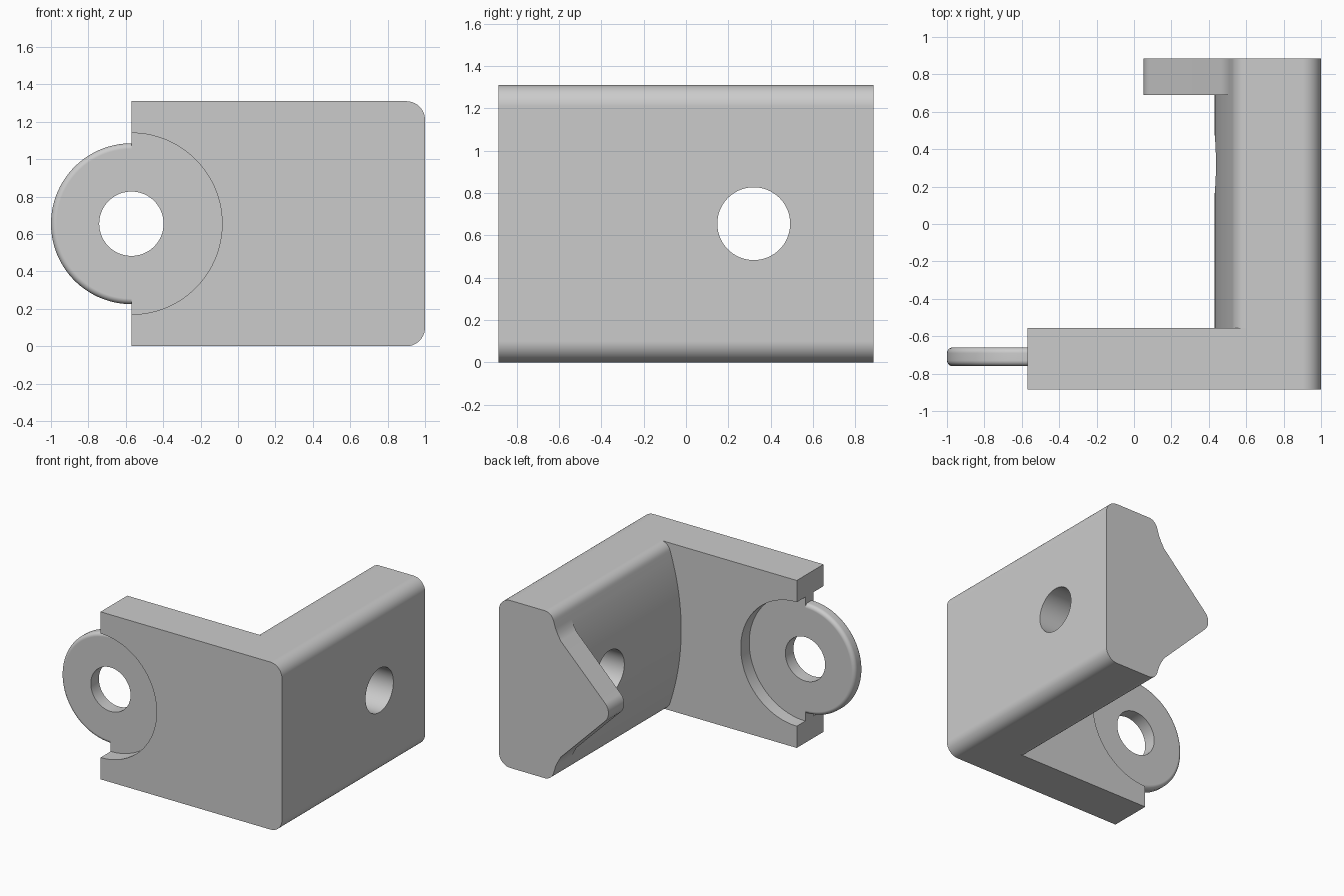
import bpy, bmesh
from math import sin, cos, pi, tan
from mathutils import Vector, Matrix

if "Cube" in bpy.data.objects:
    bpy.data.objects.remove(bpy.data.objects["Cube"])

HEIGHT = 1.31
MID = HEIGHT / 2
FRONT, BACK = -0.885, 0.885
PIVOT_X = -0.57
HOLE_R = 0.172

grey = bpy.data.materials.new("plain grey")
grey.use_nodes = True
grey.diffuse_color = (0.6, 0.6, 0.6, 1)
grey.node_tree.nodes["Principled BSDF"].inputs["Base Color"].default_value = (0.6, 0.6, 0.6, 1)


def rounded(corners, steps=10):
    """Replace each (x, z, radius) corner with a tangent arc."""
    out = []
    for i, (x, z, r) in enumerate(corners):
        p = Vector((x, z))
        if r == 0:
            out.append(p)
            continue
        a = (Vector(corners[i - 1][:2]) - p).normalized()
        b = (Vector(corners[(i + 1) % len(corners)][:2]) - p).normalized()
        half = a.angle(b) / 2
        centre = p + (a + b).normalized() * r / sin(half)
        start = p + a * r / tan(half) - centre
        end = p + b * r / tan(half) - centre
        sweep = start.angle_signed(end)
        for k in range(steps + 1):
            out.append(centre + Matrix.Rotation(-sweep * k / steps, 2) @ start)
    return out


def prism(name, points, y0, y1):
    """Extrude an x-z outline along y."""
    bm = bmesh.new()
    face = bm.faces.new([bm.verts.new((x, y0, z)) for x, z in points])
    res = bmesh.ops.extrude_face_region(bm, geom=[face])
    moved = [v for v in res["geom"] if isinstance(v, bmesh.types.BMVert)]
    bmesh.ops.translate(bm, verts=moved, vec=(0, y1 - y0, 0))
    bmesh.ops.recalc_face_normals(bm, faces=bm.faces)
    mesh = bpy.data.meshes.new(name)
    bm.to_mesh(mesh)
    bm.free()
    mesh.materials.append(grey)
    obj = bpy.data.objects.new(name, mesh)
    bpy.context.collection.objects.link(obj)
    return obj


def circle(x, z, r, n=96):
    return [(x + r * cos(2 * pi * (k + 0.5) / n), z + r * sin(2 * pi * (k + 0.5) / n)) for k in range(n)]


def apply(obj, mod):
    bpy.context.view_layer.objects.active = obj
    bpy.ops.object.modifier_apply(modifier=mod.name)


def combine(obj, other, operation):
    mod = obj.modifiers.new("combine", "BOOLEAN")
    mod.operation, mod.solver, mod.object = operation, "EXACT", other
    apply(obj, mod)
    bpy.data.objects.remove(other)


# Side wall: rounded outer edges and a bulging inner face
def bulge(d):
    return 0.43 + d * d / 3.68


arc = [(bulge(d), MID + d, 0) for d in [0.59 - 1.18 * k / 24 for k in range(25)]]
outline = [(1, 0, 0.1), (1, HEIGHT, 0.1), (bulge(MID), HEIGHT, 0.08)] + arc + [(bulge(MID), 0, 0.08)]
bracket = prism("corner_bracket", rounded(outline), FRONT, BACK)

# Pointed lug at the back end of the wall
upper = [(0.7, 0.545), (0.512, 0.545), (0.49, 0.5), (0.465, 0.455)]
lug_outline = ([(x, MID + d, 0) for x, d in upper] + [(0.01, MID, 0.1)]
               + [(x, MID - d, 0) for x, d in reversed(upper)])
lug = prism("pointed_lug", rounded(lug_outline), 0.69, BACK)

# Front plate with a round pocket on each side
plate = prism("front_plate", [(PIVOT_X, 0), (0.8, 0), (0.8, HEIGHT), (PIVOT_X, HEIGHT)], FRONT, -0.555)
for y0, y1 in ((-1, -0.76), (-0.66, -0.5)):
    combine(plate, prism("pocket_cutter", circle(PIVOT_X, MID, 0.485), y0, y1), "DIFFERENCE")

# Pivot disc with a rounded rim
disc = prism("pivot_disc", circle(PIVOT_X, MID, 0.43), -0.76, -0.66)
rim = disc.modifiers.new("rim", "BEVEL")
rim.width, rim.segments = 0.03, 5
rim.limit_method, rim.angle_limit = "ANGLE", 1.0
apply(disc, rim)

combine(plate, disc, "UNION")
combine(bracket, plate, "UNION")
combine(bracket, lug, "UNION")

# Through holes in the disc and in the wall
combine(bracket, prism("disc_hole", circle(PIVOT_X, MID, HOLE_R), -1, -0.4), "DIFFERENCE")
drill = prism("wall_hole", circle(0, 0, HOLE_R), -0.5, 0.5)
drill.data.transform(Matrix.Translation((0.7, 0.32, MID)) @ Matrix.Rotation(pi / 2, 4, "Z"))
combine(bracket, drill, "DIFFERENCE")

# Smooth curved faces, keep hard edges
for o in bpy.context.selected_objects:
    o.select_set(False)
bracket.select_set(True)
bpy.context.view_layer.objects.active = bracket
bpy.ops.object.shade_smooth_by_angle(angle=0.45)
weighted = bracket.modifiers.new("weighted normals", "WEIGHTED_NORMAL")
weighted.keep_sharp = True
